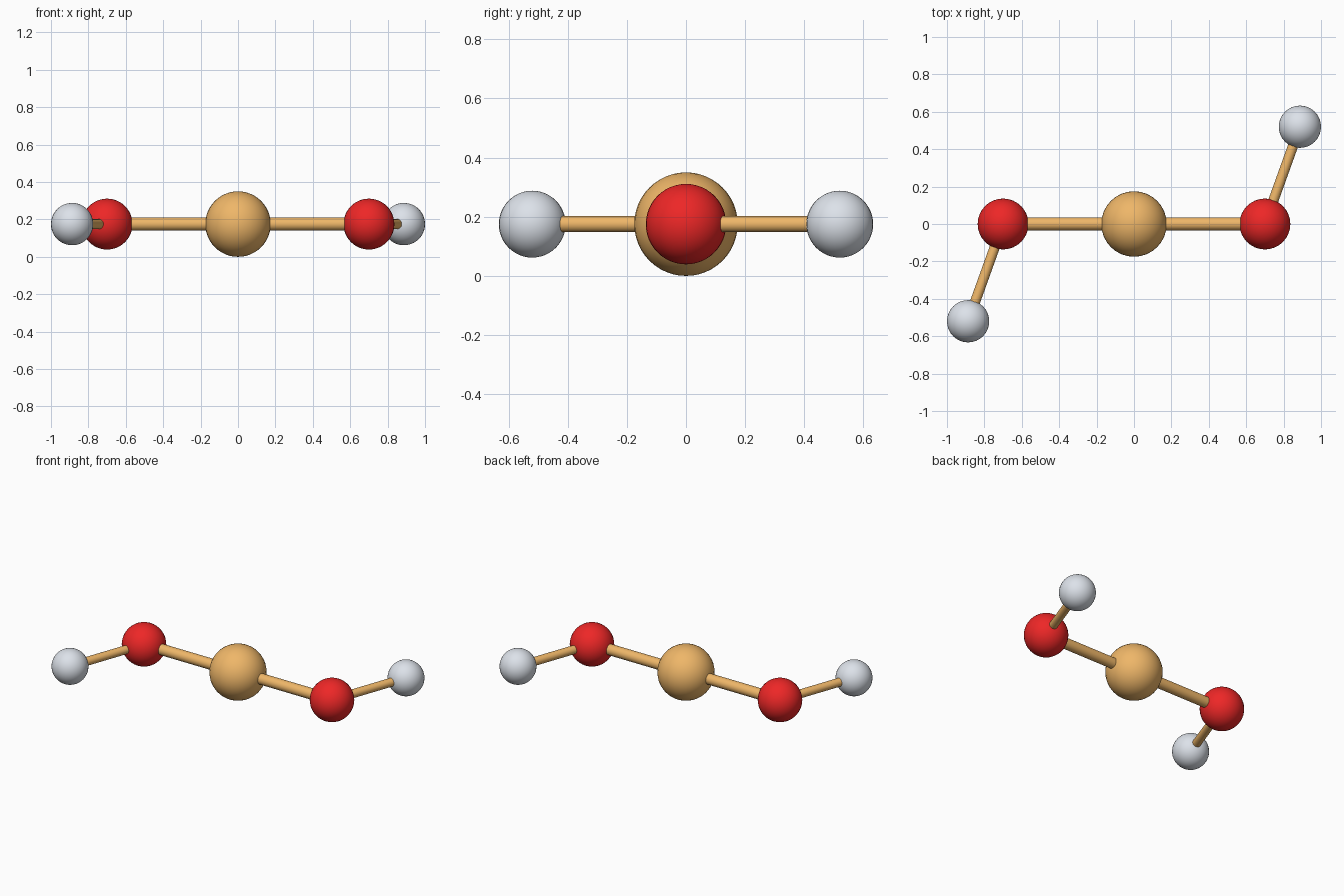
import bpy
from mathutils import Vector

if "Cube" in bpy.data.objects:
    bpy.data.objects.remove(bpy.data.objects["Cube"])

Z = 0.175


def material(name, color):
    m = bpy.data.materials.new(name)
    m.diffuse_color = (*color, 1)
    m.use_nodes = True
    m.node_tree.nodes["Principled BSDF"].inputs["Base Color"].default_value = m.diffuse_color
    return m


tan = material("tan", (0.86, 0.47, 0.14))
red = material("red", (0.85, 0.02, 0.02))
white = material("pale_grey", (0.72, 0.76, 0.82))


def finish(name, mat):
    ob = bpy.context.object
    ob.name = name
    ob.data.materials.append(mat)
    bpy.ops.object.shade_smooth_by_angle()


def ball(name, pos, radius, mat):
    bpy.ops.mesh.primitive_uv_sphere_add(segments=32, ring_count=24, radius=radius, location=pos)
    finish(name, mat)


def bond(name, a, b, radius):
    d = b - a
    bpy.ops.mesh.primitive_cylinder_add(vertices=24, radius=radius, depth=d.length, location=(a + b) / 2)
    bpy.context.object.rotation_euler = d.to_track_quat('Z', 'Y').to_euler()
    finish(name, tan)


# Central atom
center = Vector((0, 0, Z))
ball("center_atom", center, 0.175, tan)

# Two arms, each the other turned half round
for side, s in (("right", 1), ("left", -1)):
    middle = Vector((0.70 * s, 0, Z))
    end = Vector((0.887 * s, 0.52 * s, Z))
    ball(side + "_middle_atom", middle, 0.136, red)
    ball(side + "_end_atom", end, 0.113, white)
    bond(side + "_inner_bond", center, middle, 0.035)
    bond(side + "_outer_bond", middle, end, 0.027)
